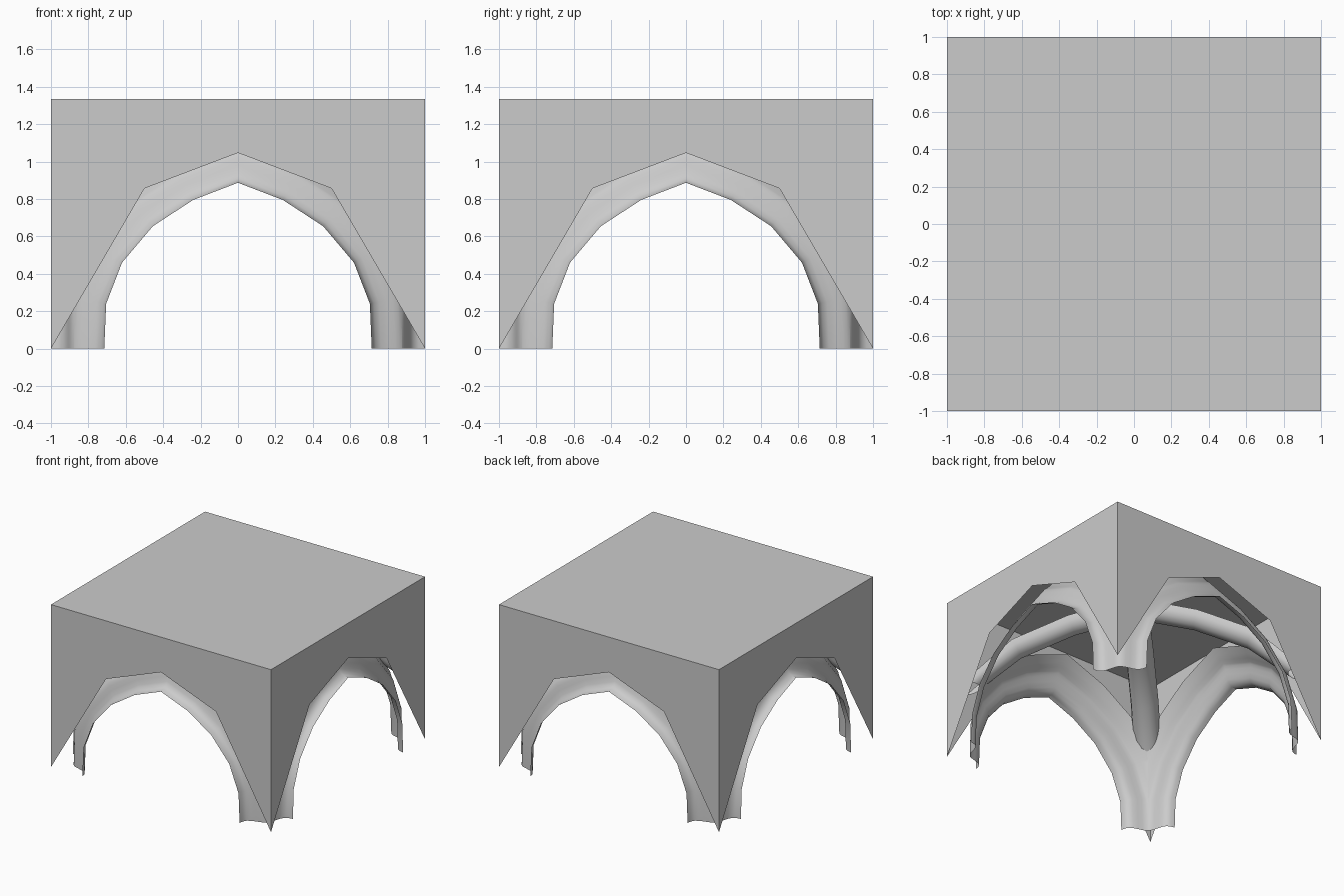
import bpy, bmesh, math
from mathutils import Vector, Matrix

cube = bpy.data.objects.get("Cube")
if cube:
    bpy.data.objects.remove(cube, do_unlink=True)

stone = bpy.data.materials.new("grey_stone")
stone.use_nodes = True
GREY = (0.6, 0.6, 0.6, 1)
stone.diffuse_color = GREY
stone.node_tree.nodes["Principled BSDF"].inputs["Base Color"].default_value = GREY

HEIGHT = 1.335
QUARTERS = [Matrix.Rotation(i * math.pi / 2, 4, "Z") for i in range(4)]


def finish(bm, name, smooth):
    mesh = bpy.data.meshes.new(name)
    bm.to_mesh(mesh)
    bm.free()
    mesh.materials.append(stone)
    ob = bpy.data.objects.new(name, mesh)
    bpy.context.collection.objects.link(ob)
    if smooth:
        bpy.ops.object.select_all(action="DESELECT")
        ob.select_set(True)
        bpy.context.view_layer.objects.active = ob
        bpy.ops.object.shade_smooth_by_angle(angle=math.radians(40))


def full_arch(half):
    """Mirror a half arch, listed from springing to crown."""
    return [Vector(p) for p in half] + [Vector((-x, z)) for x, z in reversed(half[:-1])]


def normals(path):
    """Outward mitred normals; the two feet stay horizontal."""
    out = [Vector((1, 0))]
    for a, b, c in zip(path, path[1:], path[2:]):
        n1, n2 = [Vector((d.y, -d.x)).normalized() for d in (b - a, c - b)]
        m = (n1 + n2).normalized()
        out.append(m / m.dot(n1))
    return out + [Vector((-1, 0))]


def sweep(path, profile):
    """Sweep (outward offset, depth) points along an arch in the xz plane."""
    bm = bmesh.new()
    rows = []
    for p, n in zip(path, normals(path)):
        points = [(p + n * off, depth) for off, depth in profile]
        rows.append([bm.verts.new((q.x, depth, q.y)) for q, depth in points])
    for r, s in zip(rows, rows[1:]):
        for j in range(len(profile) - 1):
            bm.faces.new((r[j], s[j], s[j + 1], r[j + 1]))
    return bm


# Outer shell: flat roof and four walls with faceted openings
bm = bmesh.new()
for turn in QUARTERS:
    for side in (1, -1):
        pts = [(side, 0), (side, HEIGHT), (0, HEIGHT), (0, 1.047), (side * 0.5, 0.857)]
        if side < 0:
            pts.reverse()
        bm.faces.new([bm.verts.new(turn @ Vector((x, -1, z))) for x, z in pts])
bm.faces.new([bm.verts.new((x, y, HEIGHT)) for x, y in ((-1, -1), (1, -1), (1, 1), (-1, 1))])
bmesh.ops.remove_doubles(bm, verts=bm.verts, dist=0.0001)
bmesh.ops.recalc_face_normals(bm, faces=bm.faces)
top = max(bm.faces, key=lambda f: f.calc_center_median().z)
if top.normal.z < 0:
    bmesh.ops.reverse_faces(bm, faces=bm.faces)
finish(bm, "outer_shell", False)

# Moulded arch ribs, mitred against each other at the corners
ARCH = [(0.715, 0), (0.705, 0.24), (0.62, 0.46), (0.455, 0.655), (0.24, 0.795), (0, 0.887)]
MOULDING = [(0, 0), (0.006, 0.035), (0.022, 0.062), (0.05, 0.08), (0.09, 0.092), (0.125, 0.102),
            (0.15, 0.112), (0.163, 0.122), (0.185, 0.15), (0.215, 0.18), (0.26, 0.22)]
for turn, name in zip(QUARTERS, ("front", "left", "back", "right")):
    bm = sweep(full_arch(ARCH), MOULDING)
    bmesh.ops.translate(bm, verts=bm.verts, vec=(0, -1, 0))
    for side in (1, -1):
        bmesh.ops.bisect_plane(bm, geom=bm.verts[:] + bm.edges[:] + bm.faces[:], dist=1e-5,
                               plane_co=(0, 0, 0), plane_no=(side, 1, 0), clear_outer=True)
    bmesh.ops.transform(bm, matrix=turn, verts=bm.verts)
    finish(bm, name + "_arch_rib", True)

# Rounded diagonal ribs crossing under the roof, springing behind the corner piers
SPREAD, RISE = 1.33 * math.sqrt(2), 1.285
diagonal = full_arch([(x * SPREAD, z * RISE) for x, z in ARCH[2:]])
HALF_ROUND = []
for i in range(9):
    a = math.pi * i / 8
    HALF_ROUND.append((0.11 * (1 - math.sin(a)), -0.105 * math.cos(a)))
for angle, name in ((45, "first"), (135, "second")):
    bm = sweep(diagonal, HALF_ROUND)
    bmesh.ops.transform(bm, matrix=Matrix.Rotation(math.radians(angle), 4, "Z"), verts=bm.verts)
    finish(bm, name + "_diagonal_rib", True)
